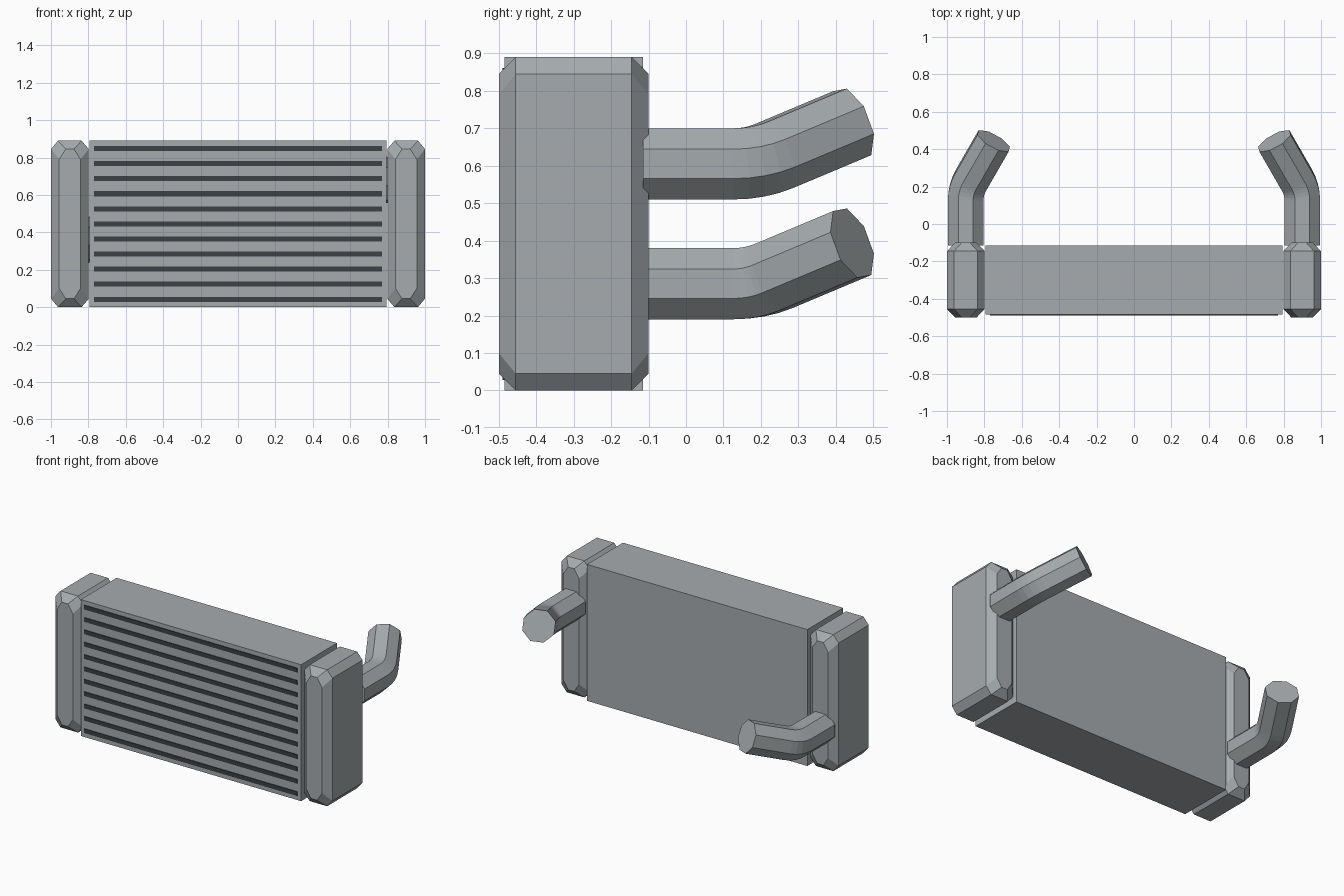
import bpy, bmesh, math
from mathutils import Vector, Quaternion

if "Cube" in bpy.data.objects:
    bpy.data.objects.remove(bpy.data.objects["Cube"])


def material(name, rgb):
    m = bpy.data.materials.new(name)
    m.diffuse_color = (*rgb, 1)
    m.use_nodes = True
    m.node_tree.nodes["Principled BSDF"].inputs["Base Color"].default_value = m.diffuse_color
    return m


METAL = material("grey metal", (0.38, 0.41, 0.425))
DARK = material("dark slat", (0.045, 0.053, 0.058))


def add_object(name, bm, mat):
    bmesh.ops.recalc_face_normals(bm, faces=bm.faces)
    me = bpy.data.meshes.new(name)
    bm.to_mesh(me)
    bm.free()
    me.materials.append(mat)
    ob = bpy.data.objects.new(name, me)
    bpy.context.collection.objects.link(ob)
    return ob


def box(name, lo, hi, mat):
    bm = bmesh.new()
    lo, hi = Vector(lo), Vector(hi)
    for v in bmesh.ops.create_cube(bm, size=1)["verts"]:
        v.co = (lo + hi) / 2 + Vector(a * b for a, b in zip(v.co, hi - lo))
    return add_object(name, bm, mat)


def loft(name, rings, mat):
    """Skin a list of closed rings and cap both ends."""
    bm = bmesh.new()
    rows = [[bm.verts.new(p) for p in ring] for ring in rings]
    n = len(rows[0])
    for a, b in zip(rows, rows[1:]):
        for i in range(n):
            j = (i + 1) % n
            bm.faces.new((a[i], a[j], b[j], b[i]))
    bm.faces.new(rows[0])
    bm.faces.new(rows[-1])
    return add_object(name, bm, mat)


def cut_rect(cx, y, cz, hx, hz, kx, kz):
    """Rectangle in the xz plane with its corners cut off."""
    pts = [(hx, hz - kz), (hx - kx, hz), (kx - hx, hz), (-hx, hz - kz),
           (-hx, kz - hz), (kx - hx, -hz), (hx - kx, -hz), (hx, kz - hz)]
    return [(cx + x, y, cz + z) for x, z in pts]


def pipe(name, side, z):
    """Eight-sided pipe running back, then bending inward and upward."""
    y_dir = Vector((0, 1, 0))
    out = Vector((-side * 0.577, 1, 0.42)).normalized()
    axis = y_dir.cross(out).normalized()
    bend = y_dir.angle(out)
    t, steps = 0.06, 4
    radius = t / math.tan(bend / 2)
    corner = Vector((side * 0.9, 0.185, z))
    start = corner - y_dir * t
    centre = start + axis.cross(y_dir) * radius
    path = [(Vector((side * 0.9, -0.115, z)), 0)]
    for i in range(steps + 1):
        a = bend * i / steps
        path.append((centre + Quaternion(axis, a) @ (start - centre), a))
    path.append((corner + out * 0.318, bend))
    r = 0.095 / math.cos(math.pi / 8)
    rings = []
    for p, a in path:
        q = Quaternion(axis, a)
        angles = [math.pi / 8 + k * math.pi / 4 for k in range(8)]
        rings.append([p + q @ Vector((r * math.cos(w), 0, r * math.sin(w)))
                      for w in angles])
    return loft(name, rings, METAL)


# Core block
box("core", (-0.795, -0.485, 0), (0.795, -0.115, 0.89), METAL)

# Dark slats on the front of the core
for i in range(11):
    z = 0.042 + i * 0.0806
    box(f"slat_{i + 1}", (-0.77, -0.49, z - 0.0135), (0.77, -0.484, z + 0.0135), DARK)

# End tanks with chamfered edges, and their pipes
for label, side, pipe_z in (("left", -1, 0.285), ("right", 1, 0.605)):
    cx = side * 0.899
    outer = (0.101, 0.445, 0.038, 0.045)
    inner = (0.057, 0.40, 0.035, 0.055)
    layers = ((-0.5, inner), (-0.455, outer), (-0.145, outer), (-0.1, inner))
    loft(f"{label}_tank", [cut_rect(cx, y, 0.445, *s) for y, s in layers], METAL)
    pipe(f"{label}_pipe", side, pipe_z)
